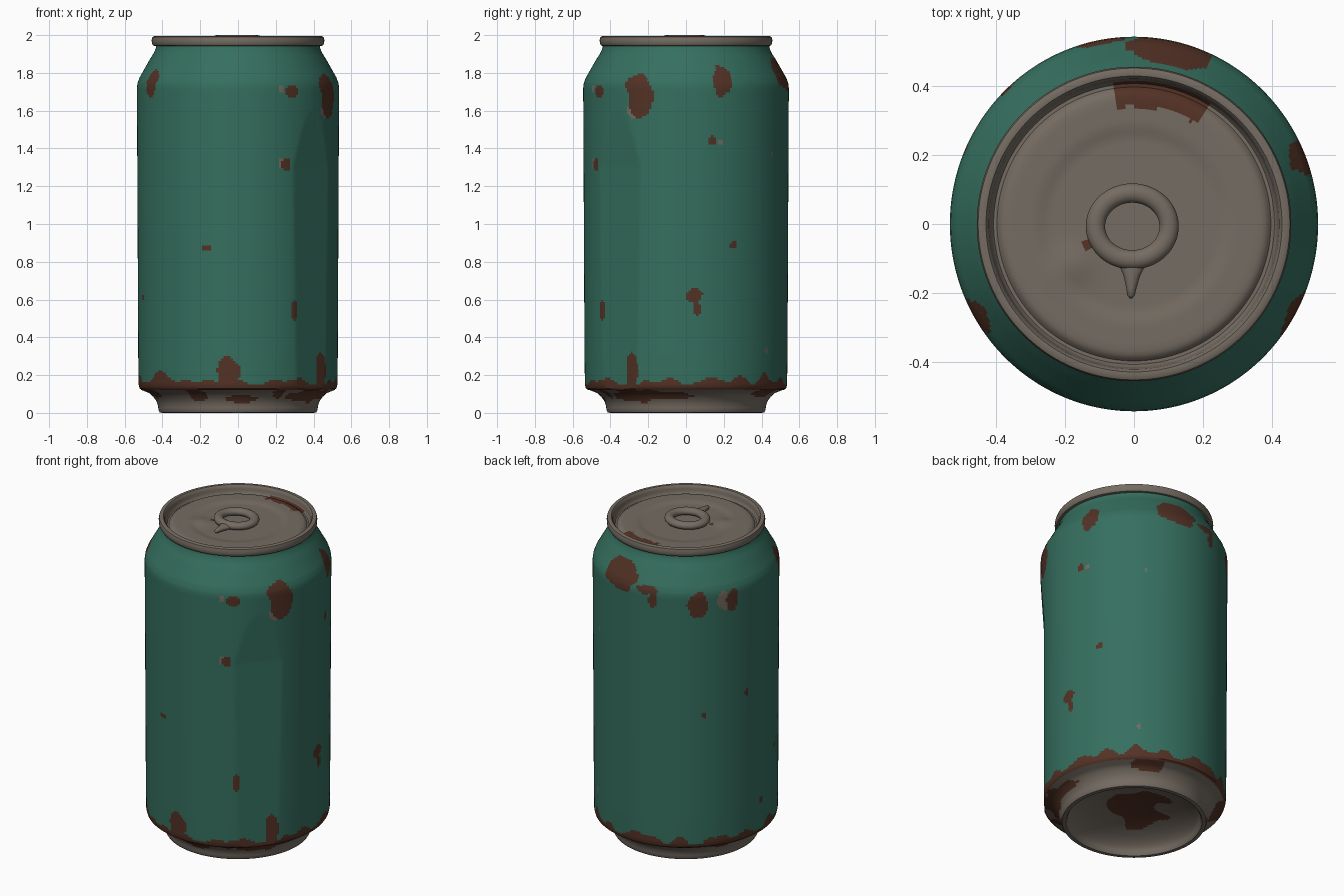
import bpy, bmesh, math
from mathutils import Vector, noise

if "Cube" in bpy.data.objects:
    bpy.data.objects.remove(bpy.data.objects["Cube"])

SEG, STEP = 256, 0.0125


def material(name, rgb):
    m = bpy.data.materials.new(name)
    m.diffuse_color = (*rgb, 1)
    m.use_nodes = True
    m.node_tree.nodes["Principled BSDF"].inputs["Base Color"].default_value = m.diffuse_color
    return m


GREEN, METAL, RUST = 0, 1, 2
MATS = [material("green paint", (0.036, 0.160, 0.115)),
        material("bare metal", (0.178, 0.150, 0.122)),
        material("rust", (0.088, 0.032, 0.019))]


def finish(bm, name, angle=40):
    me = bpy.data.meshes.new(name)
    bmesh.ops.recalc_face_normals(bm, faces=bm.faces)
    for f in bm.faces:
        f.smooth = True
    bm.to_mesh(me)
    bm.free()
    me.set_sharp_from_angle(angle=math.radians(angle))
    for m in MATS:
        me.materials.append(m)
    ob = bpy.data.objects.new(name, me)
    bpy.context.collection.objects.link(ob)
    return ob


def resample(profile):
    pts = [profile[0]]
    for (r0, z0), (r1, z1) in zip(profile, profile[1:]):
        n = max(1, round(math.hypot(r1 - r0, z1 - z0) / STEP))
        pts += [(r0 + (r1 - r0) * i / n, z0 + (z1 - z0) * i / n) for i in range(1, n + 1)]
    return pts


def revolve(name, profile, shape, paint, angle=40):
    """Spin a profile finely, adjust each point with shape, colour each face with paint."""
    bm = bmesh.new()
    rings = []
    for r, z in resample(profile):
        if r < 1e-4:
            rings.append([bm.verts.new(shape(Vector((0, 0, z))))] * SEG)
        else:
            rings.append([bm.verts.new(shape(Vector((r * math.cos(a), r * math.sin(a), z))))
                          for a in (2 * math.pi * i / SEG for i in range(SEG))])
    for a, b in zip(rings, rings[1:]):
        for i in range(SEG):
            j = (i + 1) % SEG
            corners = list(dict.fromkeys((a[i], a[j], b[j], b[i])))
            f = bm.faces.new(corners)
            f.material_index = paint(f.calc_center_median())
    return finish(bm, name, angle)


def in_patch(p, patches, rough=0.7):
    """Ragged ellipses: (angle in degrees, height, half width, half height)."""
    t = math.degrees(math.atan2(p.y, p.x))
    limit = 1 + rough * noise.noise(p * 14)
    for a, z, w, h in patches:
        d = math.radians((t - a + 180) % 360 - 180) * 0.54
        if (d / w) ** 2 + ((p.z - z) / h) ** 2 < limit:
            return True
    return False


RUST_SPOTS = [(-150, 1.75, .055, .08), (-58, 1.70, .04, .03), (-27, 1.69, .078, .12),
              (-62, 1.32, .03, .03), (-108, .875, .03, .018), (-56, .54, .018, .055),
              (21, 1.76, .05, .08), (78, 1.80, .13, .085), (100, 1.75, .07, .025),
              (104, 1.70, .025, .05), (132, 1.67, .055, .08), (155, 1.68, .04, .065),
              (15, 1.44, .022, .022), (28, .89, .017, .02), (5, .62, .04, .035),
              (6, .56, .02, .04), (136, .97, .014, .016), (166, 1.06, .017, .02),
              (198, .61, .014, .018), (180, .33, .016, .018)]
RUST_DRIPS = [(-95, .20, .065, .10), (-33, .22, .04, .115), (-139, .15, .06, .06)]
BARE_SPOTS = [(-65, 1.71, .02, .02), (-31, 1.60, .05, .045), (-65, 1.32, .02, .025),
              (149, 1.68, .035, .07), (20, 1.435, .018, .012), (57, 1.37, .012, .012),
              (53, .33, .012, .02)]


def squash(p):
    """Slightly oval can with a long flat dent at the front right."""
    q = Vector((p.x * 0.991, p.y * 1.008, p.z))
    if 0.12 < q.z < 1.8:
        d = Vector((math.cos(math.radians(-41)), math.sin(math.radians(-41)), 0))
        over = q.dot(d) - (0.518 + 0.03 * max(0, (q.z - 1.3) / 0.45))
        if over > 0:
            q -= d * over
    return q


def paint_body(p):
    t = math.atan2(p.y, p.x)
    edge = Vector((math.cos(t), math.sin(t), 0))
    wave = 0.165 + 0.09 * max(-0.2, noise.noise(edge * 4.5 + Vector((3, 1, 0))))
    if p.z < wave or in_patch(p, RUST_DRIPS, 0.5) or in_patch(p, RUST_SPOTS):
        return RUST
    return METAL if in_patch(p, BARE_SPOTS) else GREEN


def paint_base(p):
    r = math.hypot(p.x, p.y)
    if r < 0.37 and p.z > 0.04:      # rust blot under the dome
        d = math.hypot((p.x - 0.0) / 0.19, (p.y + 0.02) / 0.17)
        return RUST if d < 1 + 0.8 * noise.noise(p * 7) else METAL
    side = [(-118, .10, .06, .035), (-88, .075, .11, .02), (-63, .10, .04, .03),
            (-35, .09, .17, .035), (-8, .09, .12, .02), (60, .11, .1, .03),
            (150, .11, .12, .03), (-160, .11, .08, .03)]
    return RUST if r > 0.42 and in_patch(p, side, 0.8) else METAL


def paint_lid(p):
    r, t = math.hypot(p.x, p.y), math.degrees(math.atan2(p.y, p.x))
    inner = 0.335 + 0.03 * noise.noise(p * 12)
    if inner < r < 0.412 and 57 < t < 99 and p.z < 1.975:
        return RUST
    if math.hypot(p.x + .135, p.y + .06) < .016:
        return RUST
    return METAL


def emboss(p):
    """Raised thumb bump beside the tab and a shallow recessed panel."""
    q = p.copy()
    r = math.hypot(p.x, p.y)
    if r < 0.36:
        q.z += 0.012 * math.exp(-((p.x + .18) ** 2 + (p.y + .12) ** 2) / 0.0035)
        q.z -= 0.008 * max(0, min(1, (0.29 - r) / 0.04))
    return q


# Painted wall with tapered shoulder
revolve("can_body", [(.515, .122), (.526, .13), (.531, .15), (.533, .3), (.540, 1.72),
                     (.537, 1.745), (.526, 1.775), (.475, 1.865), (.450, 1.905),
                     (.439, 1.93), (.436, 1.95)], squash, paint_body)

# Flared foot and domed underside
dome = [(.385 * math.sin(a), .012 + .12 * math.cos(a))
        for a in (math.pi / 2 * i / 12 for i in range(13))]
revolve("can_base", dome + [(.392, .002), (.403, 0), (.415, .003), (.421, .015), (.424, .04),
                            (.432, .062), (.448, .085), (.470, .105), (.495, .115),
                            (.518, .124)], lambda p: p, paint_base)

# Lid with rolled rim, channel and panel
revolve("lid", [(.436, 1.942), (.450, 1.945), (.456, 1.955), (.457, 1.975), (.453, 1.99),
                (.443, 1.995), (.430, 1.993), (.422, 1.983), (.416, 1.95), (.408, 1.940),
                (.398, 1.940), (.390, 1.950), (.380, 1.957), (.36, 1.96), (0, 1.96)],
        emboss, paint_lid)

# Ring pull: oval ring plus pointed tail
bm = bmesh.new()
NU, NV = 64, 16
grid = []
for i in range(NU):
    u = 2 * math.pi * i / NU
    ring = []
    for j in range(NV):
        v = 2 * math.pi * j / NV
        c = 0.028 * math.cos(v)
        ring.append(bm.verts.new(((.107 + c) * math.cos(u) - .005,
                                  (.097 + c) * math.sin(u) - .007,
                                  1.977 + .023 * math.sin(v))))
    grid.append(ring)
for i in range(NU):
    for j in range(NV):
        k, l = (i + 1) % NU, (j + 1) % NV
        bm.faces.new((grid[i][j], grid[k][j], grid[k][l], grid[i][l]))
# tail sections: y, half width, half height
loops = []
for y, w, h in [(-.095, .05, .016), (-.125, .036, .018), (-.15, .024, .017),
                (-.185, .015, .015), (-.207, .011, .012), (-.216, .004, .004)]:
    x = -.004 - .04 * (-.095 - y) * -1 * -1
    loops.append([bm.verts.new((x + w * math.cos(a), y, 1.972 + h * math.sin(a)))
                  for a in (2 * math.pi * i / 16 for i in range(16))])
for a, b in zip(loops, loops[1:]):
    for i in range(16):
        j = (i + 1) % 16
        bm.faces.new((a[i], a[j], b[j], b[i]))
bm.faces.new(loops[0])
bm.faces.new(loops[-1])
for f in bm.faces:
    f.material_index = METAL
finish(bm, "ring_pull", 60)
